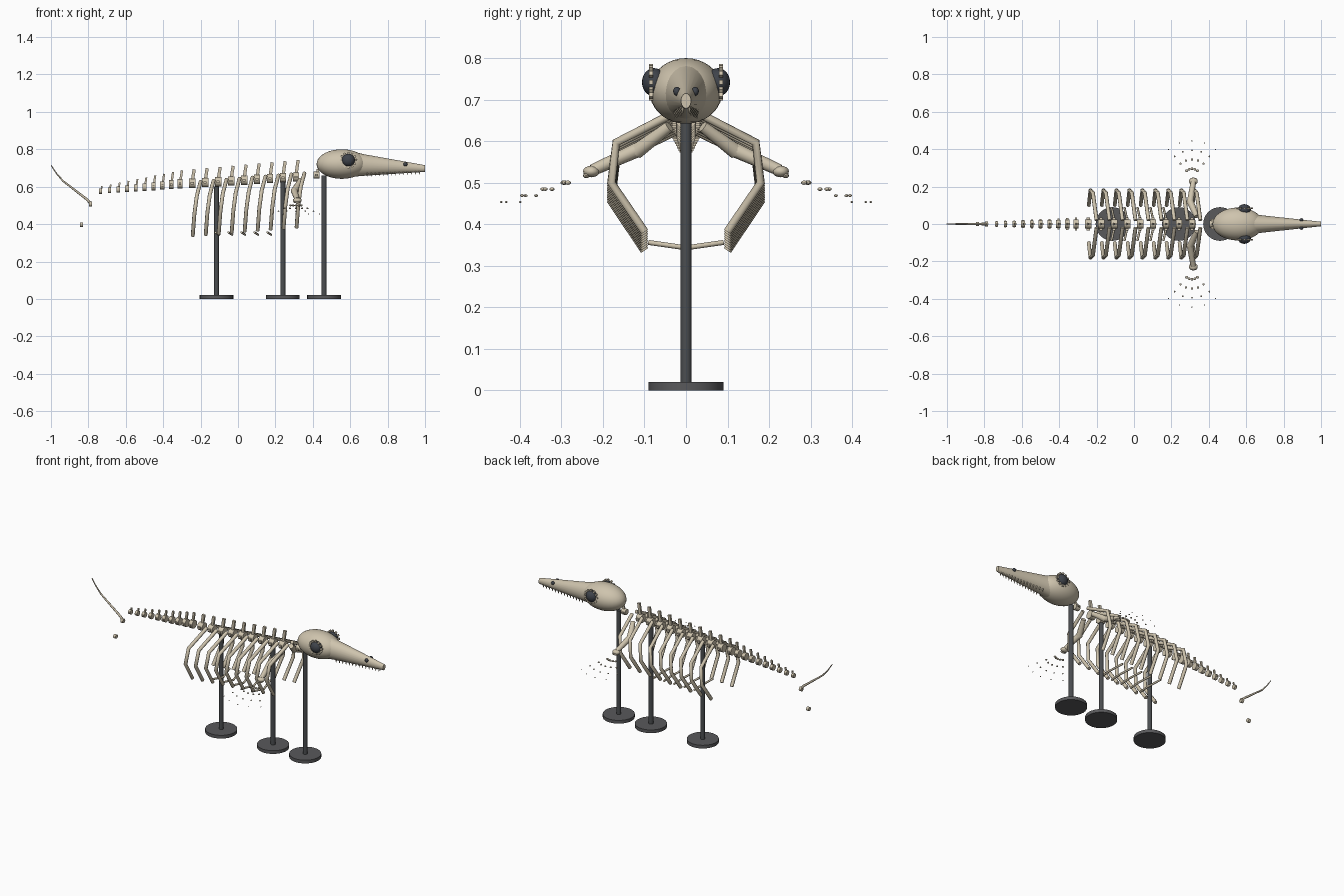
import bpy, bmesh, math
from mathutils import Matrix, Vector

cube = bpy.data.objects.get("Cube")
if cube:
    bpy.data.objects.remove(cube)


def material(name, color):
    m = bpy.data.materials.new(name)
    m.use_nodes = True
    m.diffuse_color = (*color, 1)
    m.node_tree.nodes["Principled BSDF"].inputs["Base Color"].default_value = (*color, 1)
    return m


BONE = material("bone", (0.62, 0.55, 0.42))
STEEL = material("dark steel", (0.07, 0.075, 0.08))
BASE = material("base grey", (0.1, 0.1, 0.105))
DARK = material("eye slate", (0.05, 0.057, 0.07))


def finish(name, bm, mat, smooth=True):
    me = bpy.data.meshes.new(name)
    bm.to_mesh(me)
    bm.free()
    me.materials.append(mat)
    ob = bpy.data.objects.new(name, me)
    bpy.context.collection.objects.link(ob)
    if smooth:
        bpy.ops.object.select_all(action="DESELECT")
        ob.select_set(True)
        bpy.context.view_layer.objects.active = ob
        bpy.ops.object.shade_smooth_by_angle(angle=math.radians(40))
    return ob


def place(loc, scale=(1, 1, 1), rot=None):
    return Matrix.Translation(loc) @ (rot or Matrix()) @ Matrix.Diagonal((*scale, 1))


def ball(bm, loc, scale, seg=12):
    bmesh.ops.create_uvsphere(bm, u_segments=seg, v_segments=seg // 2 + 2, radius=1,
                              matrix=place(loc, scale))


def box(bm, loc, size, tilt=0):
    bmesh.ops.create_cube(bm, size=1, matrix=place(loc, size, Matrix.Rotation(tilt, 4, "Y")))


def rod(bm, a, b, r1, r2, seg=12):
    a, b = Vector(a), Vector(b)
    d = b - a
    bmesh.ops.create_cone(bm, cap_ends=True, segments=seg, radius1=r1, radius2=r2, depth=d.length,
                          matrix=place((a + b) / 2, rot=d.to_track_quat("Z", "Y").to_matrix().to_4x4()))


def tube(name, points, radius, taper=None):
    cu = bpy.data.curves.new(name, "CURVE")
    cu.dimensions = "3D"
    cu.bevel_depth = radius
    cu.bevel_resolution = 2
    cu.use_fill_caps = True
    sp = cu.splines.new("POLY")
    sp.points.add(len(points) - 1)
    for i, p in enumerate(points):
        sp.points[i].co = (*p, 1)
        if taper:
            sp.points[i].radius = 1 + (taper - 1) * i / (len(points) - 1)
    cu.materials.append(BONE)
    ob = bpy.data.objects.new(name, cu)
    bpy.context.collection.objects.link(ob)


def lerp(a, b, t):
    return a + (b - a) * t


# Display stands
for i, (x, top) in enumerate([(-0.115, 0.6), (0.24, 0.64), (0.46, 0.66)]):
    bm = bmesh.new()
    rod(bm, (x, 0, 0), (x, 0, 0.02), 0.09, 0.09, 32)
    finish(f"stand_base_{i}", bm, BASE)
    bm = bmesh.new()
    rod(bm, (x, 0, 0.02), (x, 0, top), 0.0135, 0.0135, 12)
    finish(f"stand_post_{i}", bm, STEEL)

# Skull: egg-shaped cranium and a flattened tapering snout
bm = bmesh.new()
ball(bm, (0.555, 0, 0.721), (0.135, 0.088, 0.079), 32)
finish("cranium", bm, BONE)
bm = bmesh.new()
rings = []
for x, z, ry, rz in [(0.6, 0.722, 0.066, 0.07), (0.67, 0.716, 0.048, 0.058), (1.0, 0.697, 0.012, 0.018)]:
    angles = [math.tau * k / 24 for k in range(24)]
    rings.append([bm.verts.new((x, ry * math.cos(a), z + rz * math.sin(a))) for a in angles])
for lo, hi in zip(rings, rings[1:]):
    for k in range(24):
        n = (k + 1) % 24
        bm.faces.new((lo[k], lo[n], hi[n], hi[k]))
bm.faces.new(rings[0][::-1])
bm.faces.new(rings[-1])
bmesh.ops.recalc_face_normals(bm, faces=bm.faces)
finish("snout", bm, BONE)

# Teeth, nostrils, eyes and the bony rings round the eyes
teeth, nostrils, eyes, beads = (bmesh.new() for _ in range(4))
for s in (-1, 1):
    for i in range(14):
        t = i / 13
        x, y = lerp(0.69, 0.97, t), s * lerp(0.026, 0.008, t)
        z = lerp(0.672, 0.684, t)
        rod(teeth, (x, y, z), (x, y, z - 0.018), 0.005, 0.001, 6)
    ball(nostrils, (0.895, s * 0.022, 0.72), (0.011, 0.009, 0.011))
    ball(eyes, (0.59, s * 0.077, 0.742), (0.035, 0.029, 0.034), 24)
    for k in range(12):
        a = math.tau * k / 12
        box(beads, (0.59 + 0.04 * math.cos(a), s * 0.084, 0.742 + 0.038 * math.sin(a)),
            (0.011, 0.01, 0.011), -a)
finish("teeth", teeth, BONE)
finish("nostrils", nostrils, DARK)
finish("eyes", eyes, DARK)
finish("eye_ring_bones", beads, BONE, False)


# Vertebra: round body, side processes and a leaning spine
def vertebra(name, x, z, radius, length, wing, top):
    bm = bmesh.new()
    rod(bm, (x - length / 2, 0, z), (x + length / 2, 0, z), radius, radius, 12)
    box(bm, (x, 0, z), (length * 0.5, wing * 2, radius * 0.5))
    h = top - z
    box(bm, (x + 0.005, 0, z + h / 2), (length * 0.5, radius * 0.5, h), 0.15)
    finish(name, bm, BONE)


spine_x = [lerp(-0.245, 0.31, i / 8) for i in range(9)]
for i, x in enumerate(spine_x):
    t = i / 8
    vertebra(f"back_vertebra_{i}", x, lerp(0.618, 0.652, t), 0.025, 0.034, 0.034, lerp(0.693, 0.743, t))
for i in range(10):
    t = i / 9
    vertebra(f"tail_vertebra_{i}", lerp(-0.31, -0.735, t), lerp(0.615, 0.576, t),
             lerp(0.025, 0.014, t), lerp(0.025, 0.016, t), lerp(0.034, 0.016, t), lerp(0.688, 0.603, t))
vertebra("neck_vertebra", 0.42, 0.662, 0.018, 0.03, 0.026, 0.695)

# Loose tail-end bones and the whip-like tail tip
bm = bmesh.new()
rod(bm, (-0.796, 0, 0.507), (-0.78, 0, 0.507), 0.013, 0.013)
rod(bm, (-0.846, 0, 0.397), (-0.83, 0, 0.397), 0.012, 0.012)
finish("loose_tail_bones", bm, BONE)
tube("tail_tip", [(-0.785, 0, 0.505), (-0.805, 0, 0.53), (-0.87, 0, 0.58), (-0.935, 0, 0.63),
                  (-0.97, 0, 0.67), (-1.0, 0, 0.715)], 0.008, 0.3)

# Ribs, bent in three straight runs
for i, x in enumerate(spine_x):
    dz = lerp(-0.045, 0, i / 8)
    for s, side in ((-1, "right"), (1, "left")):
        tube(f"{side}_rib_{i}", [(x + 0.045, s * 0.02, 0.672 + dz), (x + 0.025, s * 0.168, 0.597 + dz),
                                 (x + 0.012, s * 0.18, 0.5 + dz), (x + 0.003, s * 0.1, 0.382 + dz)], 0.0105)

# Breastbone bars
for i, x in enumerate(spine_x[1:6]):
    tube(f"breast_bar_{i}", [(x + 0.055, -0.09, 0.356), (x + 0.075, 0, 0.343), (x + 0.055, 0.09, 0.356)], 0.006)

# Shoulder blades, upper arms and fanned finger bones
arms, fingers = bmesh.new(), bmesh.new()
for s in (-1, 1):
    rod(arms, (0.335, s * 0.04, 0.635), (0.3, s * 0.12, 0.575), 0.014, 0.019)
    rod(arms, (0.3, s * 0.115, 0.58), (0.317, s * 0.225, 0.53), 0.018, 0.014)
    ball(arms, (0.317, s * 0.228, 0.527), (0.024, 0.02, 0.014))
    ball(arms, (0.317, s * 0.24, 0.517), (0.02, 0.008, 0.006))
    for row in range(4):
        r, size = 0.045 + 0.05 * row, 0.0075 - 0.0014 * row
        for k in range(-2, 3):
            a = math.radians(20 * k)
            ball(fingers, (0.31 + r * math.sin(a), s * (0.25 + r * math.cos(a)), 0.5 - 0.0155 * row),
                 (size, size, size * 0.7), 8)
finish("arm_bones", arms, BONE)
finish("finger_bones", fingers, BONE)
